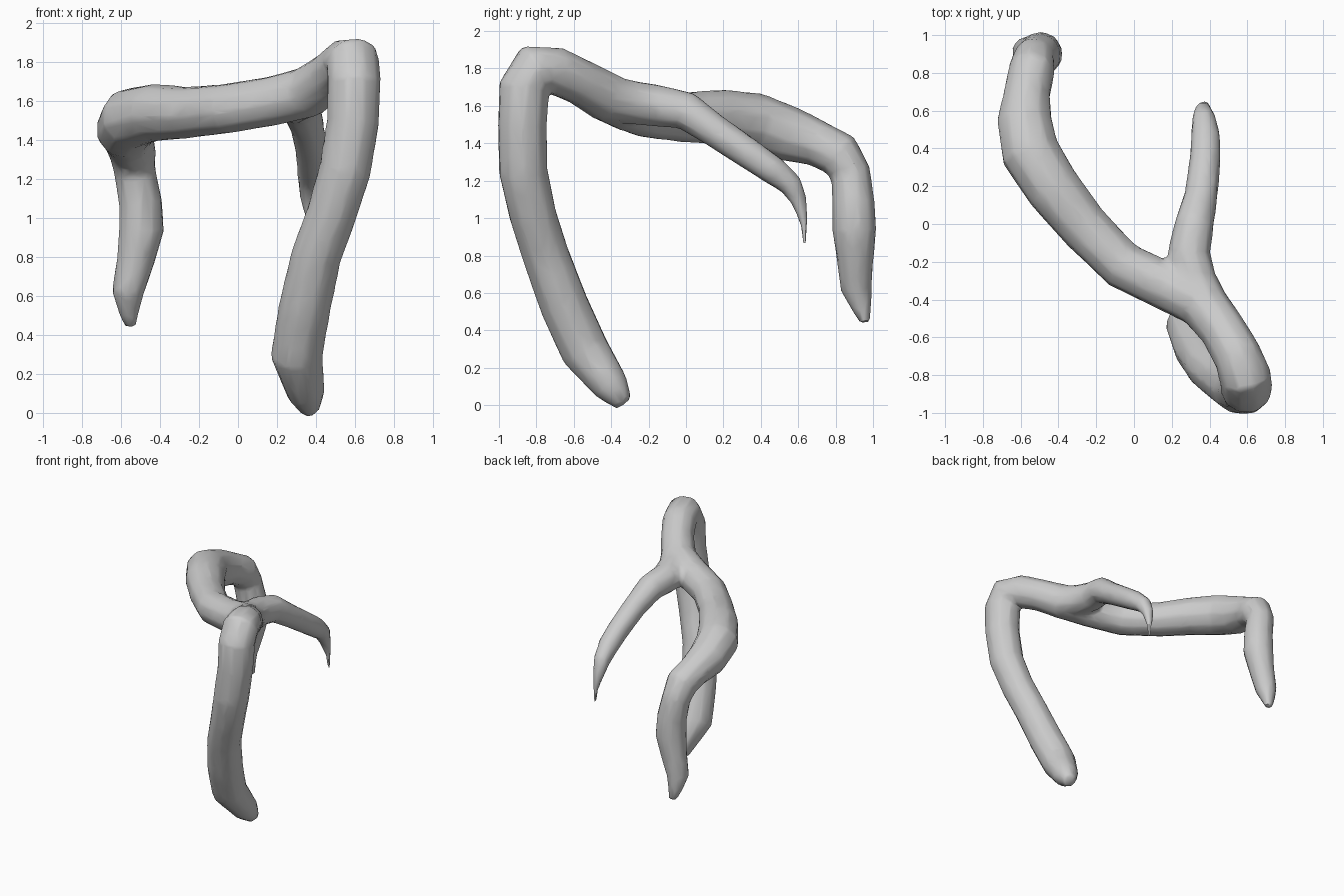
import bpy, bmesh, math
from mathutils import Vector

cube = bpy.data.objects.get("Cube")
if cube:
    bpy.data.objects.remove(cube)

bark = bpy.data.materials.new("grey_bark")
bark.use_nodes = True
colour = (0.6, 0.6, 0.6, 1)
bark.diffuse_color = colour
bark.node_tree.nodes["Principled BSDF"].inputs["Base Color"].default_value = colour


def limb(bm, stations, sides=10):
    """Skin a tube through (x, y, z, radius) stations, carrying the frame along."""
    pts = [Vector(s[:3]) for s in stations]
    rings, side = [], Vector((1, 0, 0))
    for i, p in enumerate(pts):
        tangent = (pts[min(i + 1, len(pts) - 1)] - pts[max(i - 1, 0)]).normalized()
        side = (side - tangent * side.dot(tangent)).normalized()
        other = tangent.cross(side)
        ring = []
        for k in range(sides):
            a = math.tau * k / sides
            offset = side * math.cos(a) + other * math.sin(a)
            ring.append(bm.verts.new(p + offset * stations[i][3]))
        rings.append(ring)
    for lower, upper in zip(rings, rings[1:]):
        for k in range(sides):
            n = (k + 1) % sides
            bm.faces.new((lower[k], lower[n], upper[n], upper[k]))
    bm.faces.new(rings[0][::-1])
    bm.faces.new(rings[-1])


# Front leg, arching over into the long beam
front_leg = [
    (0.37, -0.33, 0.01, 0.05), (0.35, -0.40, 0.10, 0.10), (0.30, -0.54, 0.29, 0.135),
    (0.34, -0.65, 0.53, 0.135), (0.40, -0.75, 0.80, 0.13), (0.48, -0.82, 1.02, 0.13),
    (0.55, -0.87, 1.25, 0.135), (0.59, -0.875, 1.50, 0.135), (0.595, -0.865, 1.70, 0.14),
    (0.59, -0.81, 1.80, 0.14), (0.55, -0.70, 1.79, 0.13), (0.47, -0.56, 1.725, 0.125),
    (0.36, -0.42, 1.645, 0.135)]
# Beam, drooping at its far end into the back leg
beam = [
    (0.47, -0.56, 1.725, 0.12), (0.36, -0.42, 1.645, 0.135), (0.18, -0.335, 1.60, 0.13),
    (-0.06, -0.22, 1.56, 0.13), (-0.26, -0.02, 1.54, 0.135), (-0.43, 0.19, 1.54, 0.15),
    (-0.55, 0.38, 1.51, 0.16), (-0.58, 0.55, 1.45, 0.15), (-0.565, 0.70, 1.40, 0.125),
    (-0.54, 0.82, 1.34, 0.125), (-0.53, 0.88, 1.24, 0.11), (-0.50, 0.895, 1.08, 0.115),
    (-0.495, 0.90, 0.94, 0.12), (-0.525, 0.905, 0.78, 0.10), (-0.565, 0.91, 0.62, 0.085),
    (-0.56, 0.94, 0.52, 0.055), (-0.55, 0.96, 0.44, 0.03)]
# Side branch tapering to a hanging point
side_branch = [
    (0.40, -0.46, 1.66, 0.12), (0.32, -0.30, 1.62, 0.12), (0.29, -0.15, 1.60, 0.115),
    (0.32, 0.0, 1.575, 0.105), (0.355, 0.15, 1.47, 0.09), (0.375, 0.32, 1.355, 0.085),
    (0.38, 0.46, 1.26, 0.08), (0.37, 0.56, 1.18, 0.065), (0.365, 0.605, 1.09, 0.045),
    (0.375, 0.63, 0.98, 0.025), (0.38, 0.635, 0.86, 0.012)]
# Filler in the fork
fork_web = [
    (0.30, -0.36, 1.62, 0.12), (0.22, -0.26, 1.605, 0.10), (0.17, -0.20, 1.60, 0.06)]

bm = bmesh.new()
for path in (front_leg, beam, side_branch, fork_web):
    limb(bm, path)
bmesh.ops.recalc_face_normals(bm, faces=bm.faces)
mesh = bpy.data.meshes.new("forked_branch")
bm.to_mesh(mesh)
bm.free()
branch = bpy.data.objects.new("forked_branch", mesh)
bpy.context.collection.objects.link(branch)

# Fuse the limbs into one skin, soften it, then reduce it to irregular facets
fuse = branch.modifiers.new("fuse", "REMESH")
fuse.mode = "VOXEL"
fuse.voxel_size = 0.016
soften = branch.modifiers.new("soften", "SMOOTH")
soften.factor = 0.5
soften.iterations = 8
reduce = branch.modifiers.new("reduce", "DECIMATE")
reduce.ratio = 0.06
bpy.context.view_layer.update()
graph = bpy.context.evaluated_depsgraph_get()
branch.data = bpy.data.meshes.new_from_object(branch.evaluated_get(graph))
branch.modifiers.clear()
branch.data.materials.clear()
branch.data.materials.append(bark)

bpy.context.view_layer.objects.active = branch
branch.select_set(True)
bpy.ops.object.shade_smooth_by_angle(angle=math.radians(40))
